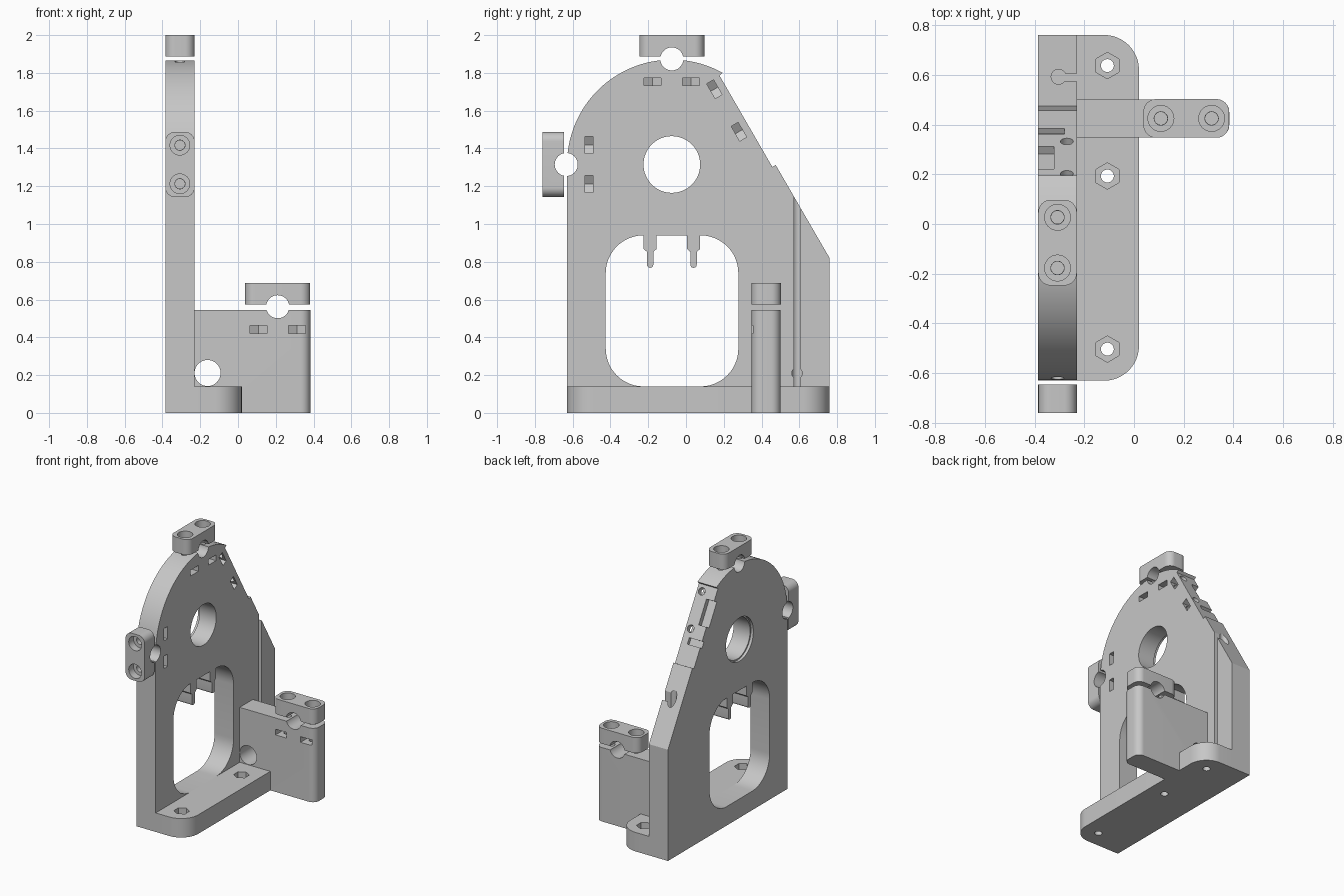
import bpy, bmesh, math
from mathutils import Vector, Matrix

cube = bpy.data.objects.get("Cube")
if cube:
    bpy.data.objects.remove(cube)

GREY = (0.57, 0.57, 0.57, 1)
grey = bpy.data.materials.new("plain_grey")
grey.use_nodes = True
grey.diffuse_color = GREY
grey.node_tree.nodes["Principled BSDF"].inputs["Base Color"].default_value = GREY

X, Y, Z = Vector((1, 0, 0)), Vector((0, 1, 0)), Vector((0, 0, 1))
PLATE_L, PLATE_R = -0.385, -0.23
MID = (PLATE_L + PLATE_R) / 2


def frame(a, b, c, origin=(0, 0, 0)):
    """Matrix with local axes a, b, c placed at origin."""
    m = Matrix((a, b, c)).transposed().to_4x4()
    m.translation = Vector(origin)
    return m


ALONG_X, ALONG_Y, ALONG_Z = frame(Y, Z, X), frame(X, Z, Y), frame(X, Y, Z)


def prism(name, pts, lo, hi, m):
    """Extrude a flat outline from lo to hi along the frame's third axis."""
    bm = bmesh.new()
    low = [bm.verts.new(m @ Vector((p[0], p[1], lo))) for p in pts]
    high = [bm.verts.new(m @ Vector((p[0], p[1], hi))) for p in pts]
    bm.faces.new(low[::-1])
    bm.faces.new(high)
    for i in range(len(pts)):
        bm.faces.new((low[i - 1], low[i], high[i], high[i - 1]))
    bm.normal_update()
    if bm.calc_volume(signed=True) < 0:
        bmesh.ops.reverse_faces(bm, faces=bm.faces[:])
    mesh = bpy.data.meshes.new(name)
    bm.to_mesh(mesh)
    bm.free()
    mesh.materials.append(grey)
    ob = bpy.data.objects.new(name, mesh)
    bpy.context.collection.objects.link(ob)
    return ob


def cut(ob, pts, lo, hi, m):
    """Subtract a prism from ob."""
    cutter = prism("cutter", pts, lo, hi, m)
    cutter.hide_render = True
    mod = ob.modifiers.new("cut", "BOOLEAN")
    mod.operation, mod.solver, mod.object = "DIFFERENCE", "EXACT", cutter
    bpy.context.view_layer.objects.active = ob
    bpy.context.view_layer.update()
    bpy.ops.object.modifier_apply(modifier=mod.name)
    bpy.data.objects.remove(cutter)


def arc(cx, cy, r, start, end, n):
    return [(cx + r * math.cos(math.radians(start + (end - start) * i / n)),
             cy + r * math.sin(math.radians(start + (end - start) * i / n)))
            for i in range(n + 1)]


def circle(cx, cy, r, n=32, turn=0):
    return arc(cx, cy, r, turn, turn + 360, n)[:-1]


def rect(x0, y0, x1, y1):
    return [(x0, y0), (x1, y0), (x1, y1), (x0, y1)]


def round_rect(x0, y0, x1, y1, r, left=True):
    """Rounded rectangle; left=False keeps the low-x corners square."""
    pts = arc(x1 - r, y0 + r, r, -90, 0, 12) + arc(x1 - r, y1 - r, r, 0, 90, 12)
    if left:
        return pts + arc(x0 + r, y1 - r, r, 90, 180, 12) + arc(x0 + r, y0 + r, r, 180, 270, 12)
    return pts + [(x0, y1), (x0, y0)]


def nut_bolt(ob, at, out, opening, reach, depth):
    """Bolt hole along out, with a nut trap that opens sideways."""
    m = frame(out.cross(opening), opening, out, at)
    cut(ob, circle(0, 0, 0.026, 24), -0.04, reach, m)
    trap = [(0, -0.052), (0.045, -0.026), (0.045, depth), (-0.045, depth), (-0.045, -0.026)]
    cut(ob, trap, -0.021, 0.021, m)


def clamp(name, host, at, along, out, opening):
    """Bolted clamp block over a round groove shared with its host."""
    at = Vector(at)
    across = out.cross(along)
    m = frame(along, across, out, at)
    bore = frame(along, out, across, at)
    cap = prism(name, round_rect(-0.172, -0.0775, 0.172, 0.0775, 0.05), 0.012, 0.126, m)
    for part in (host, cap):
        cut(part, circle(0, 0, 0.061, 40), -0.2, 0.2, bore)
    for s in (-0.102, 0.102):
        cut(cap, circle(s, 0, 0.027, 24), -0.1, 0.2, m)
        cut(cap, circle(s, 0, 0.052), 0.07, 0.2, m)
        nut_bolt(host, at + along * s - out * 0.121, out, opening, 0.25, 0.1)


# Upright plate: arched top, sloping rear edge with a shallow recess
HUB = (-0.075, 1.315)
outline = [(-0.63, 0), (0.76, 0), (0.76, 0.82), (0.475, 1.312), (0.457, 1.302), (0.178, 1.785)]
outline += arc(*HUB, 0.555, 61, 180, 60)
plate = prism("upright_plate", outline, PLATE_L, PLATE_R, ALONG_X)
cut(plate, circle(*HUB, 0.15, 64), -1, 1, ALONG_X)
cut(plate, circle(*HUB, 0.16, 64), -1, PLATE_L + 0.02, ALONG_X)
cut(plate, round_rect(-0.425, 0.14, 0.277, 0.94, 0.2), -1, 1, ALONG_X)

# Vertical keyhole cable channel and its side hole
cut(plate, circle(-0.303, 0.592, 0.03), 0.14, 1.5, ALONG_Z)
cut(plate, rect(-0.305, 0.573, -0.2, 0.605), 0.14, 1.5, ALONG_Z)
cut(plate, circle(0.588, 0.21, 0.028, 24), -0.3, -0.2, ALONG_X)

# Sensor seat on the slope: two bolts, a pocket and a notch
up = Vector((0, -0.5, 0.866))
normal = Vector((0, 0.866, 0.5))
seat = Vector((0, 0.457, 1.302))
for t in (0.25, 0.51):
    at = seat + up * t - normal * 0.06
    nut_bolt(plate, (-0.27, at.y, at.z), normal, X, 0.2, 0.1)
slope = frame(X, up, normal, seat)
cut(plate, rect(-0.5, 0.29, -0.322, 0.47), -0.036, 0.1, slope)
cut(plate, rect(-0.5, 0.145, -0.28, 0.19), -0.024, 0.1, slope)

# Two hooks hanging into the window
for i, y in enumerate((-0.19, 0.04)):
    half = [(0.035, 0.94), (0.035, 0.868), (0.017, 0.853)]
    hook = [(y + a, z) for a, z in half] + arc(y, 0.785, 0.017, 0, -180, 10)
    hook += [(y - a, z) for a, z in reversed(half)]
    prism(f"window_hook_{i + 1}", hook, PLATE_L, PLATE_R, ALONG_X)

# Base foot with hex recessed screw holes
foot = prism("base_foot", round_rect(PLATE_R, -0.63, 0.02, 0.76, 0.14, False), 0, 0.14, ALONG_Z)
for y in (-0.503, 0.193, 0.637):
    cut(foot, circle(-0.107, y, 0.026, 24), -1, 1, ALONG_Z)
    cut(foot, circle(-0.107, y, 0.053, 6, 30), 0.08, 1, ALONG_Z)

# Side arm with a cable hole
arm = prism("side_arm", round_rect(PLATE_R, 0.348, 0.383, 0.501, 0.05, False), 0, 0.545, ALONG_Z)
cut(arm, circle(-0.161, 0.211, 0.069, 40), -1, 1, ALONG_Y)

# Clamps on the arch top, the front edge and the arm
clamp("top_clamp", plate, (MID, HUB[0], 1.874), Y, Z, X)
clamp("front_clamp", plate, (MID, -0.634, HUB[1]), Z, -Y, X)
clamp("arm_clamp", arm, (0.21, 0.4245, 0.562), X, Z, -Y)

# Smooth the curved walls, keep the edges crisp
for ob in bpy.context.scene.objects:
    if ob.type == "MESH" and grey.name in ob.data.materials:
        bpy.ops.object.select_all(action="DESELECT")
        ob.select_set(True)
        bpy.context.view_layer.objects.active = ob
        bpy.ops.object.shade_smooth_by_angle(angle=math.radians(30))
